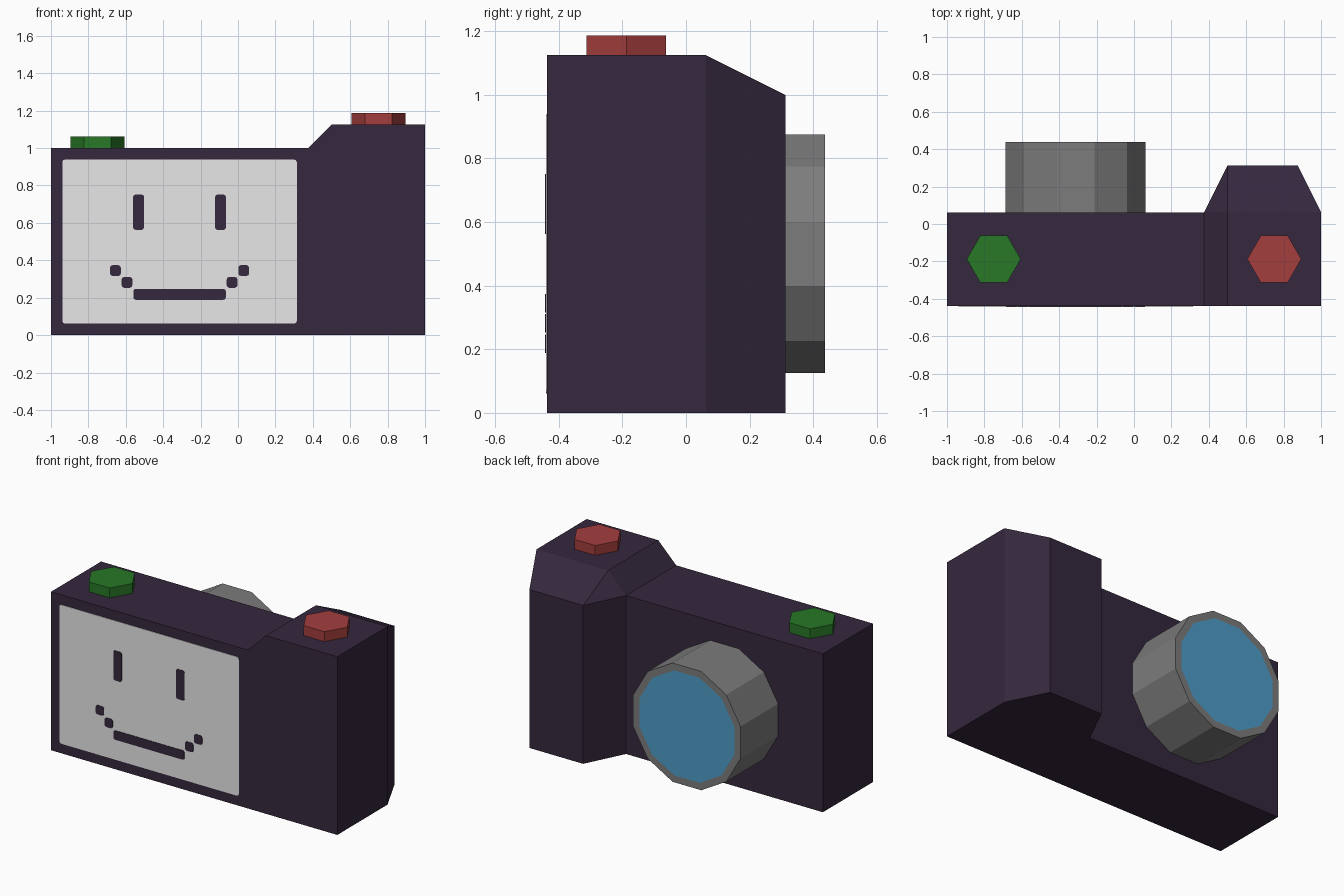
import bpy, bmesh, math
from mathutils import Matrix

if "Cube" in bpy.data.objects:
    bpy.data.objects.remove(bpy.data.objects["Cube"])


def material(name, r, g, b):
    lin = [((c / 255 + 0.055) / 1.055) ** 2.4 for c in (r, g, b)]
    m = bpy.data.materials.new(name)
    m.diffuse_color = (*lin, 1)
    m.use_nodes = True
    m.node_tree.nodes["Principled BSDF"].inputs["Base Color"].default_value = m.diffuse_color
    return m


DARK = material("dark purple", 53, 40, 61)
SCREEN = material("screen grey", 235, 235, 235)
GREY = material("lens grey", 124, 124, 124)
BLUE = material("glass blue", 78, 158, 200)
GREEN = material("button green", 40, 120, 40)
RED = material("button red", 163, 61, 61)

FRONT, MID, GRIP = -0.4375, 0.0625, 0.3125


def finish(name, bm, *mats):
    bmesh.ops.recalc_face_normals(bm, faces=bm.faces)
    me = bpy.data.meshes.new(name)
    bm.to_mesh(me)
    bm.free()
    for m in mats:
        me.materials.append(m)
    ob = bpy.data.objects.new(name, me)
    bpy.context.collection.objects.link(ob)
    return ob


def prism(sides, apothem, depth):
    """Upright prism centred on the origin, a flat side facing +y."""
    bm = bmesh.new()
    r = apothem / math.cos(math.pi / sides)
    bmesh.ops.create_cone(bm, cap_ends=True, segments=sides,
                          radius1=r, radius2=r, depth=depth)
    # turn so that a side midpoint lies on +y
    v = bm.verts[:][0].co
    turn = math.pi / 2 + math.pi / sides - math.atan2(v.y, v.x)
    bmesh.ops.rotate(bm, verts=bm.verts, matrix=Matrix.Rotation(turn, 3, 'Z'))
    return bm


def plate(name, x, z, w, h, thick, bevel, mat):
    """Thin round-cornered plate on the front of the body."""
    bm = bmesh.new()
    bmesh.ops.create_cube(bm, size=1)
    bmesh.ops.scale(bm, vec=(w, thick, h), verts=bm.verts)
    bmesh.ops.translate(bm, vec=(x, FRONT - thick / 2, z), verts=bm.verts)
    edges = [e for e in bm.edges if abs(e.verts[0].co.y - e.verts[1].co.y) > thick / 2]
    bmesh.ops.bevel(bm, geom=edges, offset=bevel, segments=2, profile=0.5,
                    affect='EDGES')
    finish(name, bm, mat)


# Body with the raised hand grip in one closed shell
profile = [(-1, 0), (1, 0), (1, 1.125), (0.5, 1.125), (0.375, 1), (-1, 1)]
points = [(x, y, z) for y in (FRONT, MID) for x, z in profile]
points += [(0.375, MID, 0), (0.5, GRIP, 0), (0.875, GRIP, 0),
           (0.875, GRIP, 1), (0.5, GRIP, 1)]
faces = [(0, 1, 2, 3, 4, 5), (0, 6, 12, 13, 14, 7, 1),           # front, bottom
         (1, 7, 8, 2), (2, 8, 9, 3), (3, 9, 10, 4),              # right, tops
         (4, 10, 11, 5), (5, 11, 6, 0), (6, 11, 10, 12),         # left, back
         (12, 10, 16, 13), (13, 16, 15, 14), (14, 15, 8, 7),     # grip sides
         (9, 8, 15, 16), (10, 9, 16)]                            # grip slope
bm = bmesh.new()
vs = [bm.verts.new(p) for p in points]
for f in faces:
    bm.faces.new([vs[i] for i in f])
finish("camera_body", bm, DARK)

# Lens barrel with an inset glass face
bm = prism(12, 0.375, 0.375)
bmesh.ops.rotate(bm, verts=bm.verts, matrix=Matrix.Rotation(-math.pi / 2, 3, 'X'))
bmesh.ops.translate(bm, vec=(-0.3125, 0.25, 0.5), verts=bm.verts)
glass = max(bm.faces, key=lambda f: f.calc_center_median().y)
bmesh.ops.inset_region(bm, faces=[glass], thickness=0.045)
glass.material_index = 1
finish("lens", bm, GREY, BLUE)

# Hexagonal buttons
for name, x, z, mat in (("left_button", -0.75, 1.0, GREEN),
                        ("shutter_button", 0.75, 1.125, RED)):
    bm = prism(6, 0.125, 0.0625)
    bmesh.ops.translate(bm, vec=(x, -0.1875, z + 0.03125), verts=bm.verts)
    finish(name, bm, mat)

# Screen and the pixel face on it
CX = -0.3125
plate("screen", CX, 0.5, 1.254, 0.877, 0.003, 0.014, SCREEN)
plate("mouth", CX, 0.218, 0.495, 0.058, 0.006, 0.012, DARK)
for side, s in (("left", -1), ("right", 1)):
    plate(side + "_eye", CX + s * 0.219, 0.657, 0.058, 0.188, 0.006, 0.012, DARK)
    plate(side + "_mouth_inner", CX + s * 0.281, 0.282, 0.058, 0.058, 0.006, 0.014, DARK)
    plate(side + "_mouth_outer", CX + s * 0.343, 0.345, 0.058, 0.058, 0.006, 0.014, DARK)
